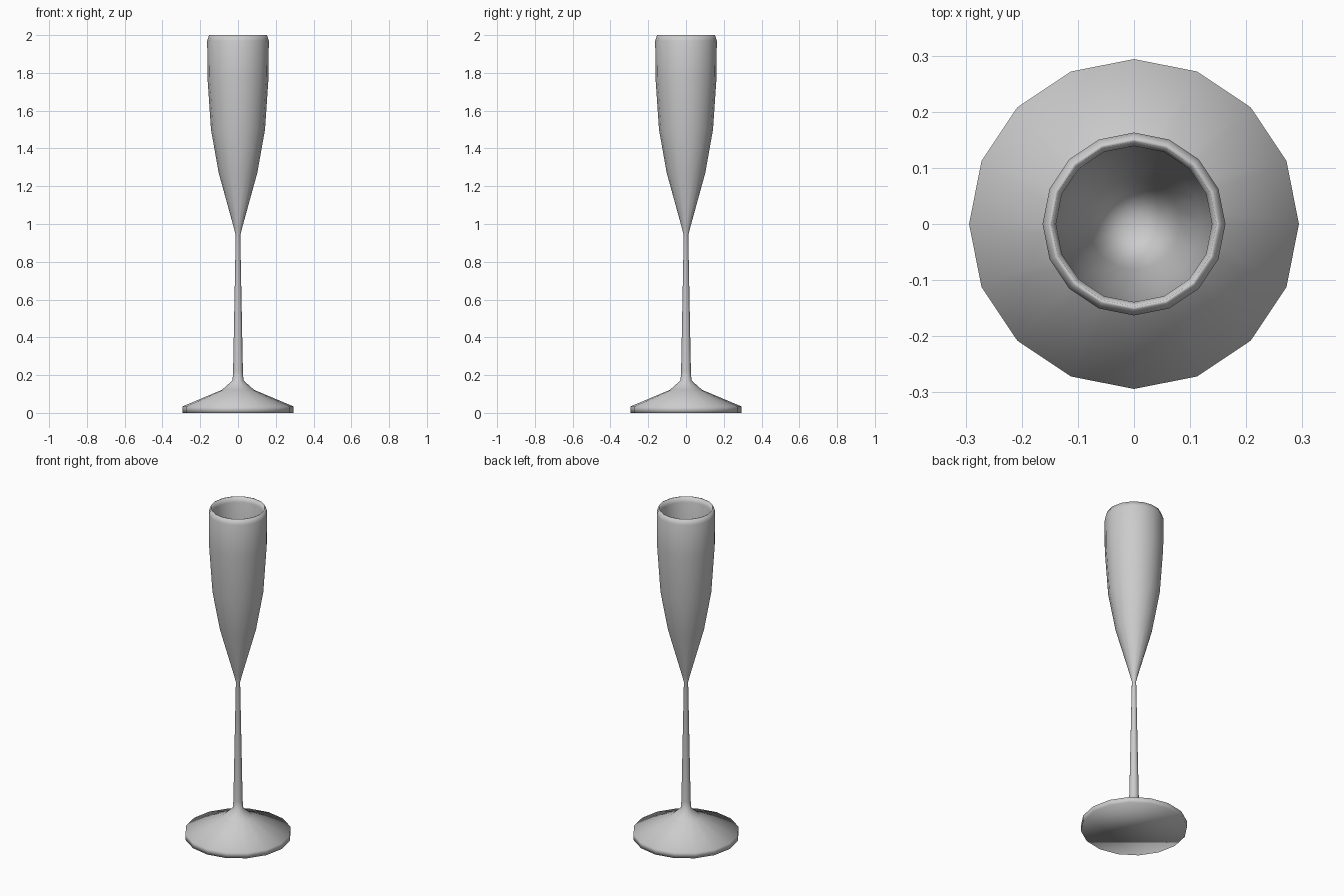
import bpy, math

if "Cube" in bpy.data.objects:
    bpy.data.objects.remove(bpy.data.objects["Cube"])

SIDES = 16


def lathe(name, profile):
    """Revolve (radius, z) points about z; radius 0 makes a pole."""
    verts, faces, rings = [], [], []
    for r, z in profile:
        start = len(verts)
        n = 1 if r == 0 else SIDES
        for i in range(n):
            a = 2 * math.pi * i / SIDES
            verts.append((r * math.cos(a), r * math.sin(a), z))
        rings.append([start + (i % n) for i in range(SIDES)])
    for lo, hi in zip(rings, rings[1:]):
        for i in range(SIDES):
            j = (i + 1) % SIDES
            face = list(dict.fromkeys((lo[i], lo[j], hi[j], hi[i])))
            faces.append(face)
    # flat underside
    faces.append(rings[0][::-1])
    mesh = bpy.data.meshes.new(name)
    mesh.from_pydata(verts, [], faces)
    mesh.shade_smooth()
    obj = bpy.data.objects.new(name, mesh)
    bpy.context.collection.objects.link(obj)
    return obj


# foot and stem, from the base upwards
foot_and_stem = [(0.294, 0.0), (0.294, 0.034), (0.085, 0.122), (0.029, 0.172),
                 (0.026, 0.22), (0.012, 0.94)]
# outside of the bowl
bowl_outside = [(0.022, 0.98), (0.102, 1.27), (0.143, 1.5),
                (0.162, 1.78), (0.163, 1.97)]
# rounded lip
lip = [(0.153, 2.0), (0.147, 2.0), (0.139, 1.97)]
# inside of the bowl, down to its point
bowl_inside = [(0.138, 1.78), (0.121, 1.5), (0.082, 1.27), (0.0, 0.99)]

lathe("flute_glass", foot_and_stem + bowl_outside + lip + bowl_inside)
